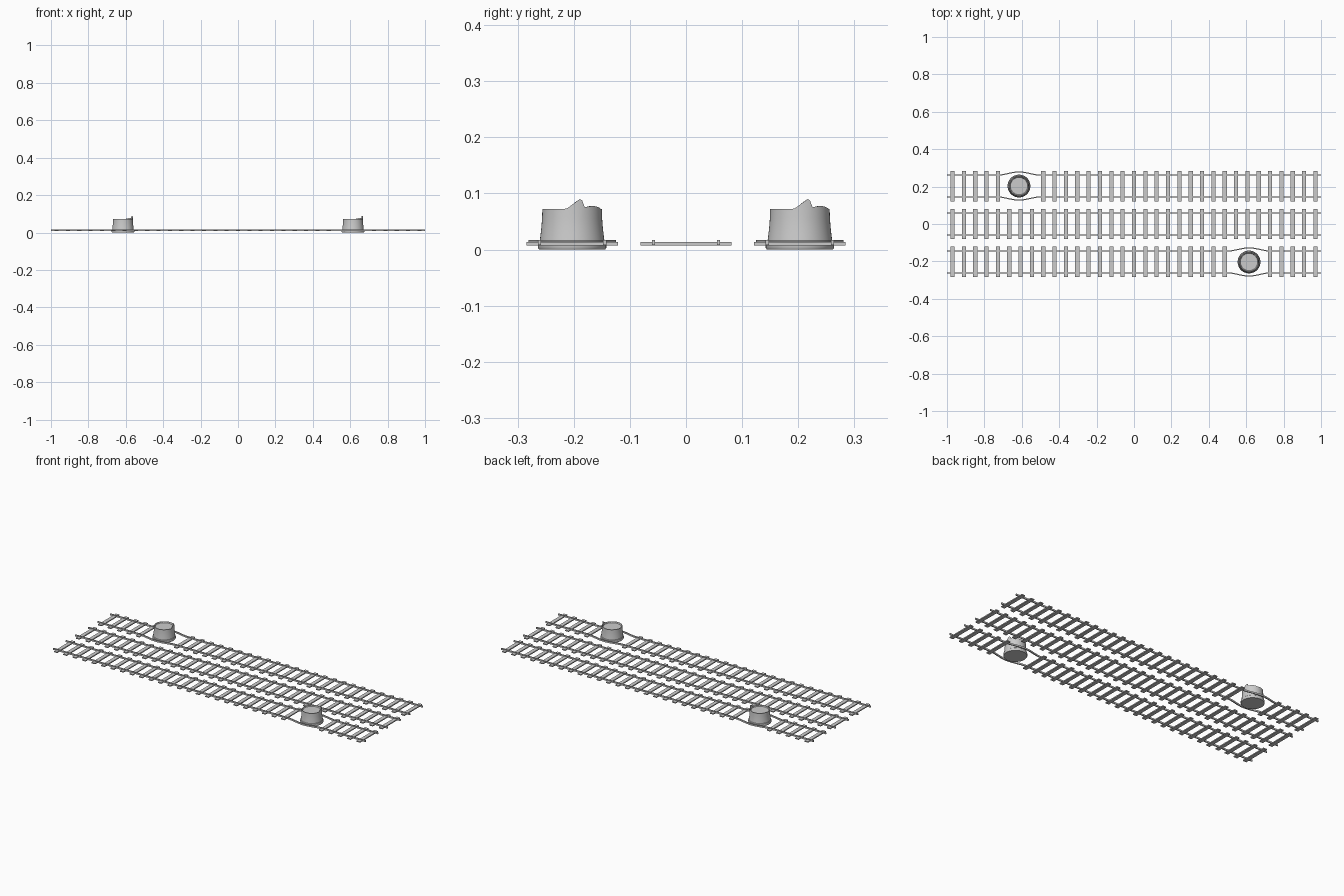
import bpy, bmesh, math, random

if "Cube" in bpy.data.objects:
    bpy.data.objects.remove(bpy.data.objects["Cube"])

random.seed(4)
TRACK_Y = 0.203
GAUGE = 0.058
SLEEPERS = 33
STEP = 1.94 / (SLEEPERS - 1)


def finish(name, bm, smooth=False):
    bmesh.ops.recalc_face_normals(bm, faces=bm.faces)
    me = bpy.data.meshes.new(name)
    bm.to_mesh(me)
    bm.free()
    ob = bpy.data.objects.new(name, me)
    bpy.context.collection.objects.link(ob)
    if smooth:
        bpy.ops.object.select_all(action='DESELECT')
        ob.select_set(True)
        bpy.context.view_layer.objects.active = ob
        bpy.ops.object.shade_smooth_by_angle(angle=math.radians(35))
    return ob


def bridge(bm, a, b):
    n = len(a)
    for i in range(n):
        bm.faces.new((a[i], a[(i + 1) % n], b[(i + 1) % n], b[i]))


# Sleepers, left out where a stump stands
def sleepers(name, y, stump_x):
    bm = bmesh.ops and bmesh.new()
    for i in range(SLEEPERS):
        x = -0.97 + i * STEP
        if stump_x is not None and abs(x - stump_x) < 0.1:
            continue
        geo = bmesh.ops.create_cube(bm, size=1)
        bmesh.ops.scale(bm, vec=(0.022, 0.163, 0.006), verts=geo['verts'])
        bmesh.ops.translate(bm, vec=(x, y, 0.010), verts=geo['verts'])
    finish(name, bm)


# Rail swept along x, bowing outwards around the stump
def rail(name, y, side, stump_x):
    bm = bmesh.new()
    xs = [-1, 1]
    if stump_x is not None:
        xs = [-1] + [stump_x - 0.12 + 0.24 * i / 24 for i in range(25)] + [1]
    rings = []
    for x in xs:
        bow = 0
        if stump_x is not None and abs(x - stump_x) < 0.12:
            bow = 0.017 * (0.5 + 0.5 * math.cos(math.pi * (x - stump_x) / 0.12))
        c = y + side * (GAUGE + bow)
        rings.append([bm.verts.new((x, c + dy, z)) for dy, z in
                      ((-0.003, 0.008), (0.003, 0.008), (0.003, 0.017), (-0.003, 0.017))])
    for a, b in zip(rings, rings[1:]):
        bridge(bm, a, b)
    bm.faces.new(rings[0])
    bm.faces.new(rings[-1])
    finish(name, bm)


# Height of the broken rim: one tall splinter and a low hump
def rim_height(deg):
    keys = [(-180, 0), (-11, 0), (18, 0.0195), (25, 0.003), (45, 0.0055), (62, 0.003), (75, 0), (180, 0)]
    for (a, h), (b, k) in zip(keys, keys[1:]):
        if a <= deg <= b:
            return 0.0725 + h + (k - h) * (deg - a) / (b - a)


# Stump: flanged foot, flared trunk, broken rim, sunken rough top
def stump(name, cx, cy):
    bm = bmesh.new()
    n = 72
    profile = [(0.059, 0), (0.061, 0.003), (0.061, 0.010), (0.060, 0.014), (0.0575, 0.016),
               (0.056, 0.028), (0.0545, 0.042), (0.0535, 0.056), (0.053, None),
               (0.049, None), (0.046, 0.067)]
    angles = [-180 + 360 * i / n for i in range(n)]
    rings = []
    for k, (r, z) in enumerate(profile):
        ring = []
        for i, d in enumerate(angles):
            t = math.radians(d)
            zz = rim_height(d) if z is None else z
            if k == 9 and i % 3 == 0:
                zz -= 0.002
            ring.append(bm.verts.new((cx + r * math.cos(t), cy + r * math.sin(t), zz)))
        rings.append(ring)
    for a, b in zip(rings, rings[1:]):
        bridge(bm, a, b)
    bm.faces.new(rings[0])
    bm.faces.new(rings[-1])
    finish(name, bm, True)


# Three parallel tracks
for label, y, sx in (("back", TRACK_Y, -0.615), ("middle", 0, None), ("front", -TRACK_Y, 0.615)):
    sleepers(label + "_sleepers", y, sx)
    for s, side in ((-1, "near"), (1, "far")):
        rail(f"{label}_{side}_rail", y, s, sx)
    if sx is not None:
        stump(label + "_stump", sx, y)
